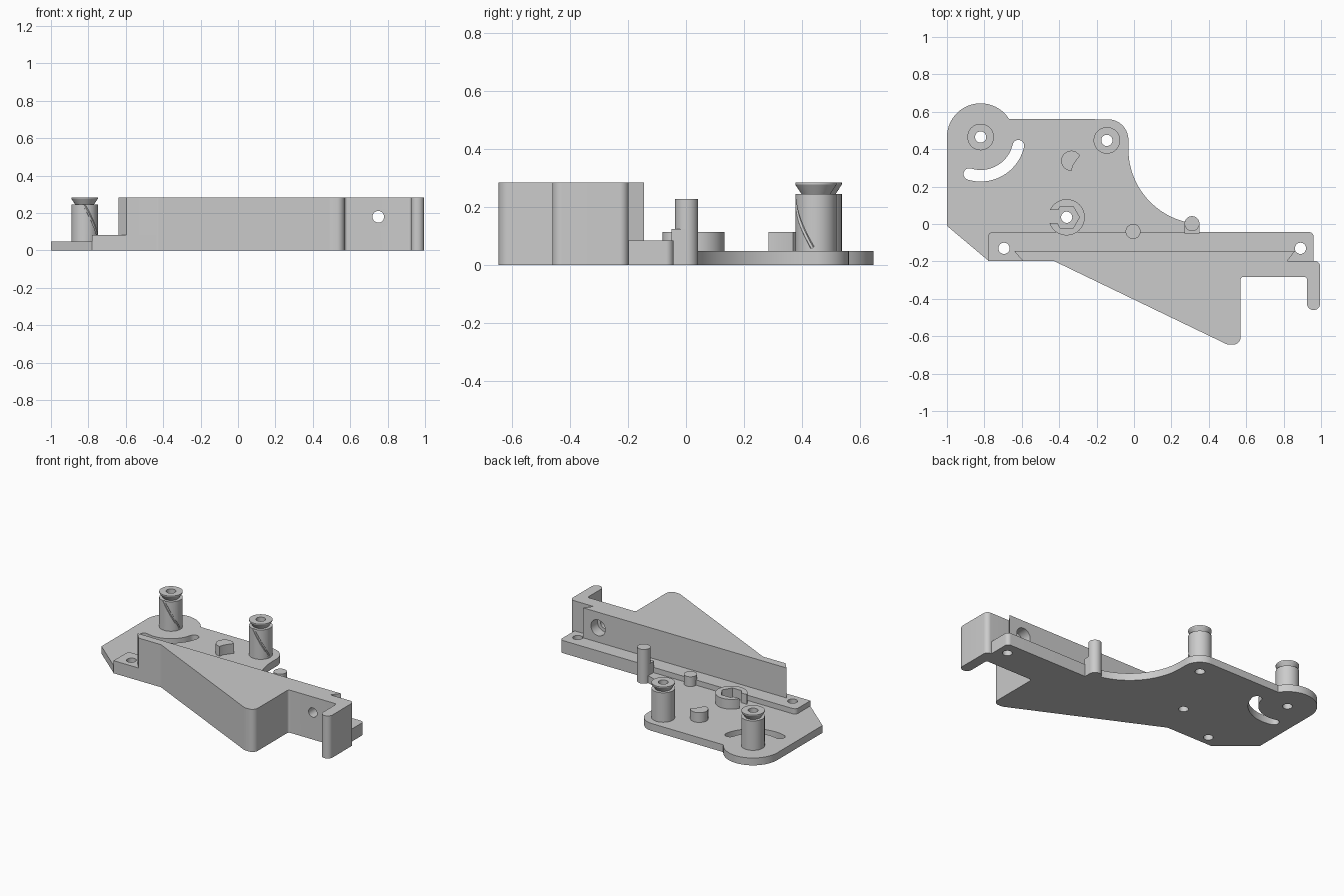
import bpy, bmesh
from math import cos, sin, tan, radians, pi
from mathutils import Vector

cube = bpy.data.objects.get("Cube")
if cube:
    bpy.data.objects.remove(cube, do_unlink=True)

grey = bpy.data.materials.new("plain grey")
grey.use_nodes = True
COLOUR = (0.6, 0.6, 0.6, 1)
grey.diffuse_color = COLOUR
grey.node_tree.nodes["Principled BSDF"].inputs["Base Color"].default_value = COLOUR


def arc(cx, cy, r, a0, a1, n=24):
    return [(cx + r * cos(radians(a0 + (a1 - a0) * i / n)),
             cy + r * sin(radians(a0 + (a1 - a0) * i / n))) for i in range(n + 1)]


def rounded(corners, n=8):
    """Outline from (x, y, radius) corners with filleted vertices."""
    out = []
    for i, (x, y, r) in enumerate(corners):
        p = Vector((x, y))
        if not r:
            out.append((x, y))
            continue
        a = (Vector(corners[i - 1][:2]) - p).normalized()
        b = (Vector(corners[(i + 1) % len(corners)][:2]) - p).normalized()
        half = a.angle(b) / 2
        c = p + (a + b).normalized() * r / sin(half)
        u = p + a * r / tan(half) - c
        v = p + b * r / tan(half) - c
        for k in range(n + 1):
            d = u.lerp(v, k / n).normalized() * r
            out.append(tuple(c + d))
    return out


def make(name, bm):
    bmesh.ops.recalc_face_normals(bm, faces=bm.faces)
    mesh = bpy.data.meshes.new(name)
    bm.to_mesh(mesh)
    bm.free()
    mesh.materials.append(grey)
    ob = bpy.data.objects.new(name, mesh)
    bpy.context.collection.objects.link(ob)
    return ob


def extrude(name, ring, vec):
    bm = bmesh.new()
    face = bm.faces.new([bm.verts.new(p) for p in ring])
    top = bmesh.ops.extrude_face_region(bm, geom=[face])["geom"]
    verts = [v for v in top if isinstance(v, bmesh.types.BMVert)]
    bmesh.ops.translate(bm, verts=verts, vec=vec)
    return make(name, bm)


def prism(name, pts, z0, z1):
    return extrude(name, [(x, y, z0) for x, y in pts], (0, 0, z1 - z0))


def cyl(name, x, y, r, z0, z1, n=40):
    return prism(name, arc(x, y, r, 0, 360 - 360 / n, n - 1), z0, z1)


def box(name, x0, x1, y0, y1, z0, z1):
    return prism(name, [(x0, y0), (x1, y0), (x1, y1), (x0, y1)], z0, z1)


def lathe(name, x, y, profile, n=40):
    bm = bmesh.new()
    vs = [bm.verts.new((r, 0, z)) for r, z in profile]
    edges = [bm.edges.new((vs[i - 1], vs[i])) for i in range(len(vs))]
    bmesh.ops.spin(bm, geom=vs + edges, cent=(0, 0, 0), axis=(0, 0, 1),
                   angle=2 * pi, steps=n)
    bmesh.ops.remove_doubles(bm, verts=bm.verts, dist=1e-5)
    bmesh.ops.translate(bm, verts=bm.verts, vec=(x, y, 0))
    return make(name, bm)


def cut(ob, *cutters):
    bpy.context.view_layer.objects.active = ob
    for c in cutters:
        c.hide_render = True
        m = ob.modifiers.new("cut", "BOOLEAN")
        m.operation, m.solver, m.object = "DIFFERENCE", "EXACT", c
        bpy.ops.object.modifier_apply(modifier=m.name)
        bpy.data.objects.remove(c, do_unlink=True)


def hole(x, y, r=0.03):
    return cyl("hole_cutter", x, y, r, -0.1, 0.4)


POSTS = {"slot_post": (-0.82, 0.465), "corner_post": (-0.145, 0.447)}
HUB = (-0.36, 0.036)

# Base plate with round lobes, a concave edge and a curved slot
outline = ([(-1, -0.01), (-0.78, -0.195), (-0.76, -0.07), (0.35, -0.07), (0.35, 0)]
           + arc(0.37, 0.4, 0.4, 262, 180)
           + arc(-0.14, 0.45, 0.11, 0, 90)
           + arc(-0.82, 0.465, 0.18, 32, 180, 40))
plate = prism("base_plate", outline, 0, 0.049)
cx, cy = POSTS["slot_post"]
a0, a1, mid, half = -107, -13, 0.207, 0.031
ends = [(cx + mid * cos(radians(a)), cy + mid * sin(radians(a))) for a in (a0, a1)]
slot = (arc(cx, cy, mid + half, a0, a1)
        + arc(*ends[1], half, a1, a1 + 180, 10)[1:-1]
        + arc(cx, cy, mid - half, a1, a0)
        + arc(*ends[0], half, a0 + 180, a0 + 360, 10)[1:-1])
cut(plate, prism("slot_cutter", slot, -0.1, 0.2), hole(*HUB),
    *[hole(*p) for p in POSTS.values()])

# Raised rail with a screw hole at each end
rail = prism("rail", rounded([(-0.78, -0.197, 0), (0.96, -0.197, 0),
                              (0.96, -0.043, 0.025), (-0.78, -0.043, 0.025)]), 0, 0.084)
cut(rail, hole(-0.695, -0.13), hole(0.89, -0.13))

# Tall wedge wall with a hooked end
wall = prism("wedge_wall", rounded([
    (-0.64, -0.145, 0), (-0.595, -0.197, 0), (-0.43, -0.197, 0.03),
    (0.5, -0.645, 0.06), (0.57, -0.645, 0.04), (0.57, -0.283, 0.015),
    (0.925, -0.283, 0.015), (0.925, -0.46, 0.034), (0.995, -0.46, 0.034),
    (0.995, -0.197, 0.03), (0.82, -0.197, 0), (0.86, -0.145, 0)]), 0, 0.284)


def wall_bore(r, y0, y1):
    ring = [(x, y0, z) for x, z in arc(0.75, 0.18, r, 0, 350, 35)]
    return extrude("bore_cutter", ring, (0, y1 - y0, 0))


cut(wall, wall_bore(0.031, -0.4, 0), wall_bore(0.053, -0.215, 0))


# Hollow posts with flared heads and a spiral groove
def spiral(x, y):
    curve = bpy.data.curves.new("groove", "CURVE")
    curve.dimensions = "3D"
    curve.bevel_depth, curve.bevel_resolution, curve.use_fill_caps = 0.008, 1, True
    sp = curve.splines.new("POLY")
    pts = arc(x, y, 0.072, -100, -10, 20)
    sp.points.add(len(pts) - 1)
    for i, (px, py) in enumerate(pts):
        sp.points[i].co = (px, py, 0.26 - 0.2 * i / 20, 1)
    ob = bpy.data.objects.new("groove_curve", curve)
    bpy.context.collection.objects.link(ob)
    mesh = bpy.data.meshes.new_from_object(
        ob.evaluated_get(bpy.context.evaluated_depsgraph_get()))
    bpy.data.objects.remove(ob, do_unlink=True)
    cutter = bpy.data.objects.new("groove_cutter", mesh)
    bpy.context.collection.objects.link(cutter)
    return cutter


for name, (x, y) in POSTS.items():
    post = lathe(name, x, y, [(0.03, 0.04), (0.071, 0.04), (0.071, 0.245), (0.05, 0.245),
                              (0.071, 0.277), (0.071, 0.284), (0.03, 0.284)])
    cut(post, spiral(x, y))

# Open hexagonal socket
socket = cyl("hex_socket", *HUB, 0.097, 0.04, 0.114)
cut(socket, cyl("hex_cutter", *HUB, 0.068, 0, 0.2, 6),
    box("gap_cutter", -0.5, -0.38, 0.005, 0.075, 0, 0.2))

# Small stop with a flat side
prism("stop_peg", arc(-0.335, 0.338, 0.054, 270, 60) + [(-0.288, 0.368), (-0.326, 0.315)],
      0.04, 0.114)

# Tall pin, its support block and the short peg by the rail
cyl("tall_pin", 0.31, 0.002, 0.04, 0, 0.228)
box("pin_block", 0.27, 0.35, -0.05, -0.002, 0, 0.124)
cyl("short_peg", -0.005, -0.04, 0.04, 0.04, 0.114)

# Smooth the round surfaces, keep edges sharp
bpy.ops.object.select_all(action="DESELECT")
for ob in bpy.context.scene.objects:
    if ob.type == "MESH" and grey.name in ob.data.materials:
        ob.select_set(True)
        bpy.context.view_layer.objects.active = ob
bpy.ops.object.shade_smooth_by_angle(angle=radians(30))
